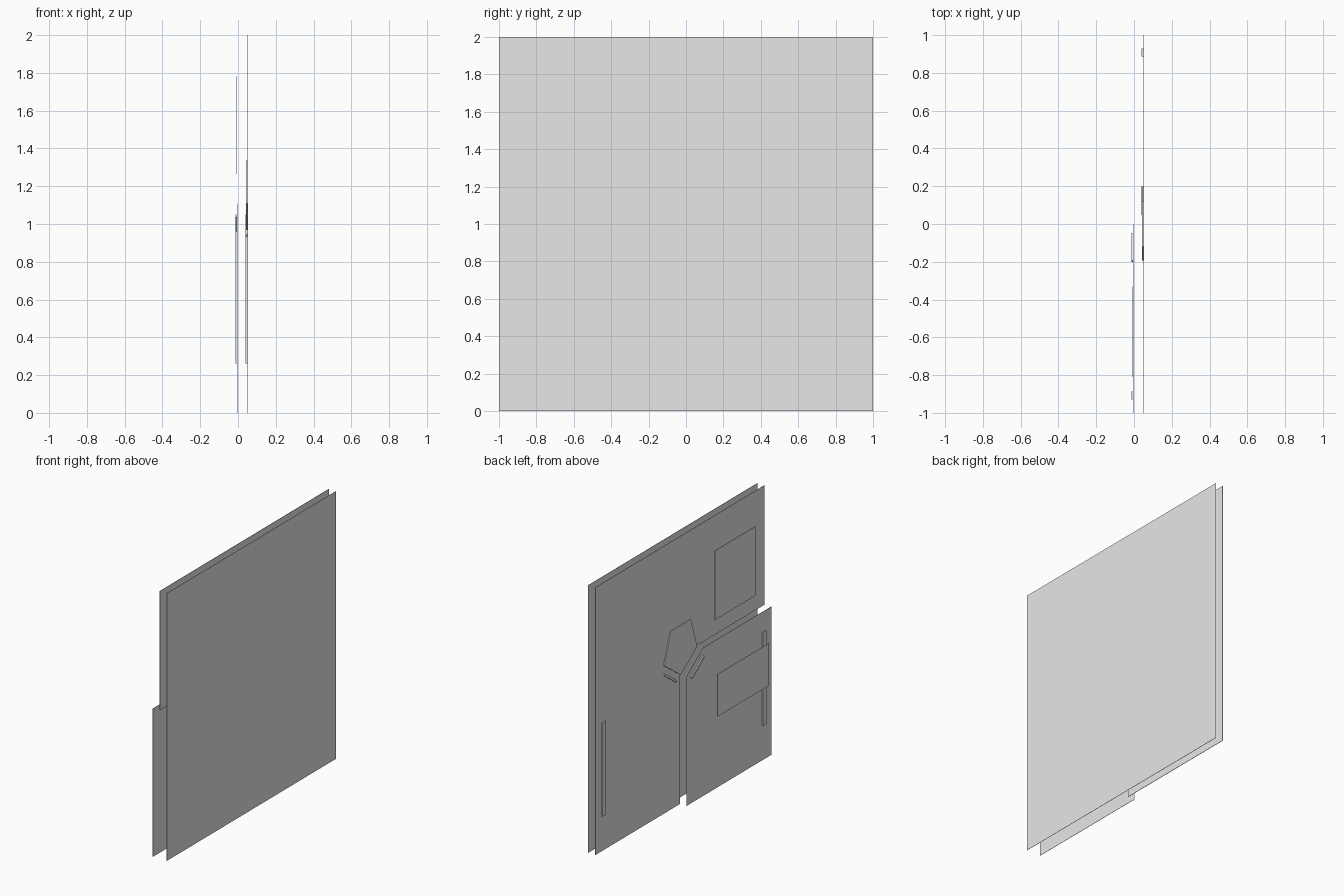
import bpy, bmesh
from math import sin, cos, pi, radians
from mathutils import Vector

if "Cube" in bpy.data.objects:
    bpy.data.objects.remove(bpy.data.objects["Cube"], do_unlink=True)

grey = bpy.data.materials.new("plain_grey")
grey.use_nodes = True
grey.diffuse_color = (0.8, 0.8, 0.8, 1)
grey.node_tree.nodes["Principled BSDF"].inputs["Base Color"].default_value = (0.8, 0.8, 0.8, 1)


def plate(name, outline, x0, x1):
    """Extrude a (y, z) outline from x0 to x1."""
    bm = bmesh.new()
    face = bm.faces.new([bm.verts.new((x0, y, z)) for y, z in outline])
    ext = bmesh.ops.extrude_face_region(bm, geom=[face])["geom"]
    moved = [v for v in ext if isinstance(v, bmesh.types.BMVert)]
    bmesh.ops.translate(bm, verts=moved, vec=(x1 - x0, 0, 0))
    bmesh.ops.recalc_face_normals(bm, faces=bm.faces)
    mesh = bpy.data.meshes.new(name)
    bm.to_mesh(mesh)
    bm.free()
    mesh.materials.append(grey)
    obj = bpy.data.objects.new(name, mesh)
    bpy.context.collection.objects.link(obj)
    return obj


def rect(y0, y1, z0, z1):
    return [(y0, z0), (y1, z0), (y1, z1), (y0, z1)]


# Regular pentagon, point down, shared by the badge and the panel cut-out
R, CZ = 0.204, 1.171
pentagon = [(R * sin(2 * pi * i / 5), CZ - R * cos(2 * pi * i / 5)) for i in range(5)]
tip, side = pentagon[0], pentagon[4]

# Full backing sheet
plate("back_sheet", rect(-1, 1, 0, 2), 0.110, 0.112)

# Main panel with a chamfered quarter removed, and the door that fills it
plate("main_panel", [(1, 0), (1, 2), (-1, 2), (-1, side[1]), side, tip, (0, 0)], 0.050, 0.053)
plate("door_panel", [(-1, 0), (0, 0), tip, side, (-1, side[1])], -0.005, -0.003)

# Pentagon badge, upper window and floating screen
plate("pentagon_badge", pentagon, 0.043, 0.050)
plate("upper_window", rect(-0.81, -0.33, 1.265, 1.782), -0.009, -0.004)
plate("floating_screen", rect(-0.82, -0.212, 0.615, 0.932), -0.112, -0.110)

# Upright bars and slanted strips, mirrored on main panel and door
along = Vector((cos(radians(36)), sin(radians(36))))
out = Vector((along.y, -along.x))
corners = [Vector(tip) + along * a + out * b
           for a, b in ((0.025, 0.045), (0.205, 0.045), (0.205, 0.061), (0.025, 0.061))]
for label, s, x in (("main", 1, 0.050), ("door", -1, -0.005)):
    plate(label + "_upright_bar", rect(s * 0.888, s * 0.928, 0.262, 0.96), x - 0.009, x)
    plate(label + "_slanted_strip", [(s * c.x, c.y) for c in corners], x - 0.009, x)
